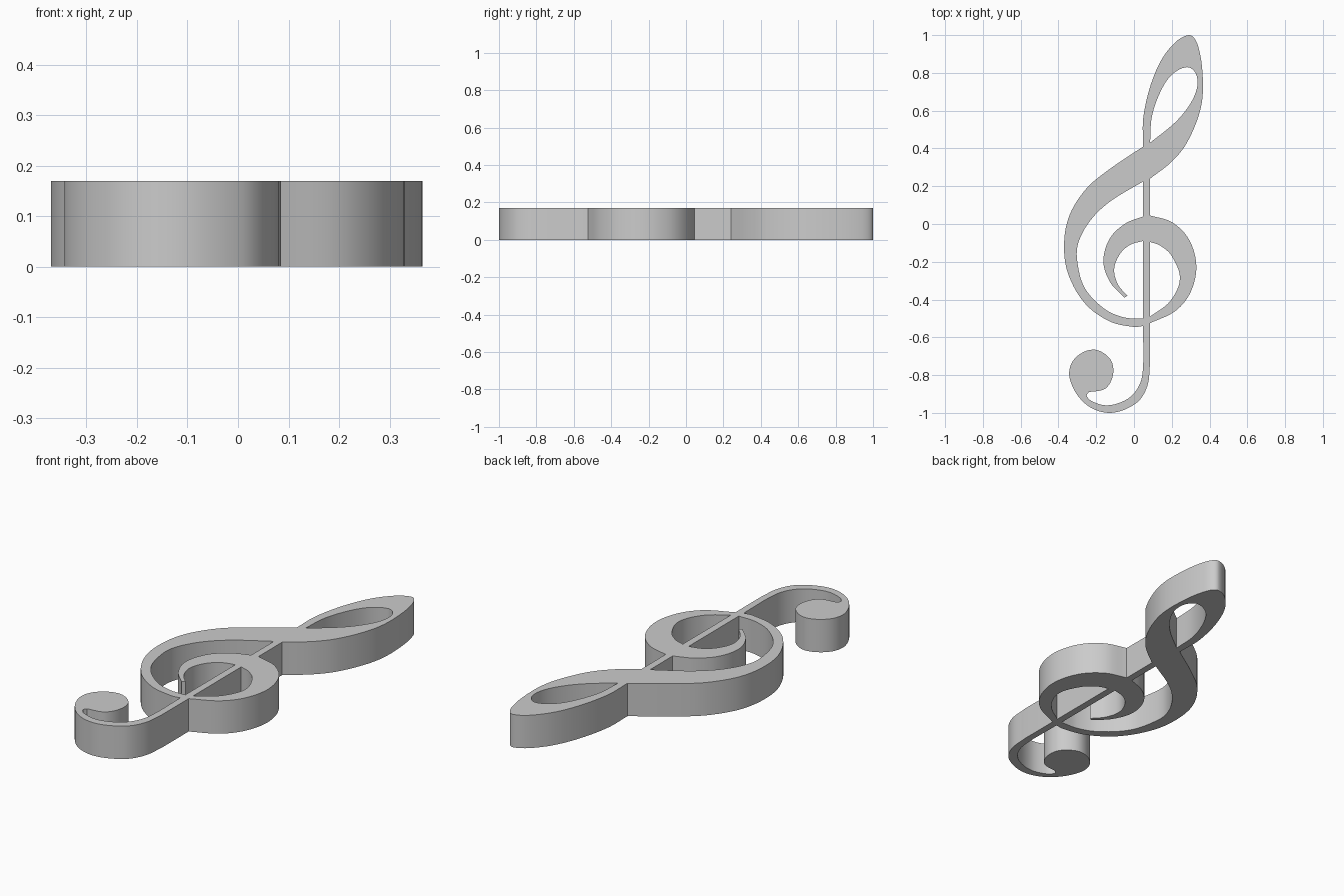
import bpy
import bmesh
from mathutils import Vector

THICKNESS = 0.17
STEPS = 7
STEM_LEFT, STEM_RIGHT = 0.048, 0.085

default_cube = bpy.data.objects.get("Cube")
if default_cube:
    bpy.data.objects.remove(default_cube, do_unlink=True)


def smooth_run(points):
    """Sample a rounded path through the points, keeping both ends sharp."""
    pts = [Vector(p) for p in points]
    padded = [pts[0] * 2 - pts[1]] + pts + [pts[-1] * 2 - pts[-2]]
    samples = []
    for before, start, end, after in zip(padded, padded[1:], padded[2:], padded[3:]):
        # Tangents are limited by the segment length to avoid overshoot
        length = (end - start).length
        tangent_in = (end - before).normalized() * length
        tangent_out = (after - start).normalized() * length
        for step in range(STEPS):
            t = step / STEPS
            samples.append(start * (2 * t**3 - 3 * t**2 + 1)
                           + tangent_in * (t**3 - 2 * t**2 + t)
                           + end * (3 * t**2 - 2 * t**3)
                           + tangent_out * (t**3 - t**2))
    samples.append(pts[-1])
    return samples


def add_loop(curve, *runs):
    """Add a closed outline; consecutive runs are joined by straight edges."""
    outline = []
    for run in runs:
        for point in smooth_run(run):
            if not outline or (point - outline[-1]).length > 0.001:
                outline.append(point)
    if (outline[0] - outline[-1]).length < 0.001:
        outline.pop()
    spline = curve.splines.new("POLY")
    spline.points.add(len(outline) - 1)
    for target, point in zip(spline.points, outline):
        target.co = (point.x, point.y, 0, 1)
    spline.use_cyclic_u = True


# Outer silhouette, clockwise from the left side of the crossing
upper_loop = [(STEM_LEFT, .41), (.05, .57), (.10, .77), (.18, .92), (.29, 1),
              (.34, .94), (.365, .75), (.35, .6), (.28, .43), (.2, .33),
              (STEM_RIGHT, .24)]
belly_right = [(STEM_RIGHT, .045), (.2, .01), (.29, -.08), (.33, -.22),
               (.3, -.36), (.22, -.46), (STEM_RIGHT, -.525)]
hook_outside = [(STEM_RIGHT, -.74), (.07, -.86), (.01, -.95), (-.13, -1),
                (-.26, -.95), (-.34, -.82), (-.32, -.72), (-.22, -.665),
                (-.13, -.71), (-.11, -.79), (-.15, -.87), (-.24, -.89)]
hook_inside = [(-.24, -.89), (-.25, -.91), (-.22, -.94), (-.14, -.96),
               (-.05, -.935), (.005, -.89), (.04, -.82), (.05, -.72)]
body_left = [(STEM_LEFT, -.54), (0, -.545), (-.13, -.515), (-.26, -.42),
             (-.35, -.26), (-.37, -.1), (-.34, .05), (-.25, .19),
             (-.13, .29), (STEM_LEFT, .41)]

# Opening in the upper loop
eye = [(STEM_RIGHT, .43), (.095, .57), (.14, .7), (.2, .79), (.28, .83),
       (.325, .8), (.335, .73), (.3, .64), (.22, .54), (STEM_RIGHT, .43)]

# Opening between the sweeping body and the inner spiral
spiral_outside = [(STEM_LEFT, .04), (-.05, 0), (-.13, -.08), (-.162, -.2),
                  (-.125, -.31), (-.05, -.39)]
spiral_inside = [(-.035, -.38), (-.085, -.32), (-.105, -.24), (-.075, -.16),
                 (-.02, -.11), (STEM_LEFT, -.09)]
body_inside = [(STEM_LEFT, -.5), (-.05, -.495), (-.155, -.45), (-.26, -.34),
               (-.3, -.2), (-.295, -.1), (-.23, .02), (-.125, .12),
               (STEM_LEFT, .225)]

# Opening right of the stem inside the belly
belly_inside = [(STEM_RIGHT, -.095), (.14, -.115), (.2, -.17), (.243, -.29),
                (.19, -.41), (STEM_RIGHT, -.49)]

# Filled outline with holes, extruded to full thickness
curve = bpy.data.curves.new("clef_outline", "CURVE")
curve.dimensions = "2D"
curve.fill_mode = "BOTH"
curve.extrude = THICKNESS / 2
add_loop(curve, upper_loop, belly_right, hook_outside, hook_inside, body_left)
add_loop(curve, eye)
add_loop(curve, spiral_outside, spiral_inside, body_inside)
add_loop(curve, belly_inside)

clef = bpy.data.objects.new("treble_clef", curve)
bpy.context.collection.objects.link(clef)
bpy.ops.object.select_all(action="DESELECT")
clef.select_set(True)
bpy.context.view_layer.objects.active = clef
bpy.ops.object.convert(target="MESH")
clef = bpy.context.view_layer.objects.active

# Weld caps to walls and rest the solid on the ground
bm = bmesh.new()
bm.from_mesh(clef.data)
bmesh.ops.remove_doubles(bm, verts=bm.verts, dist=0.0002)
bmesh.ops.recalc_face_normals(bm, faces=bm.faces)
bmesh.ops.translate(bm, verts=bm.verts, vec=(0, 0, THICKNESS / 2))
bm.to_mesh(clef.data)
bm.free()

# Plain grey finish
grey = bpy.data.materials.new("plain_grey")
grey.use_nodes = True
colour = (0.6, 0.6, 0.6, 1)
grey.diffuse_color = colour
grey.node_tree.nodes["Principled BSDF"].inputs["Base Color"].default_value = colour
clef.data.materials.clear()
clef.data.materials.append(grey)
bpy.ops.object.shade_smooth_by_angle()
